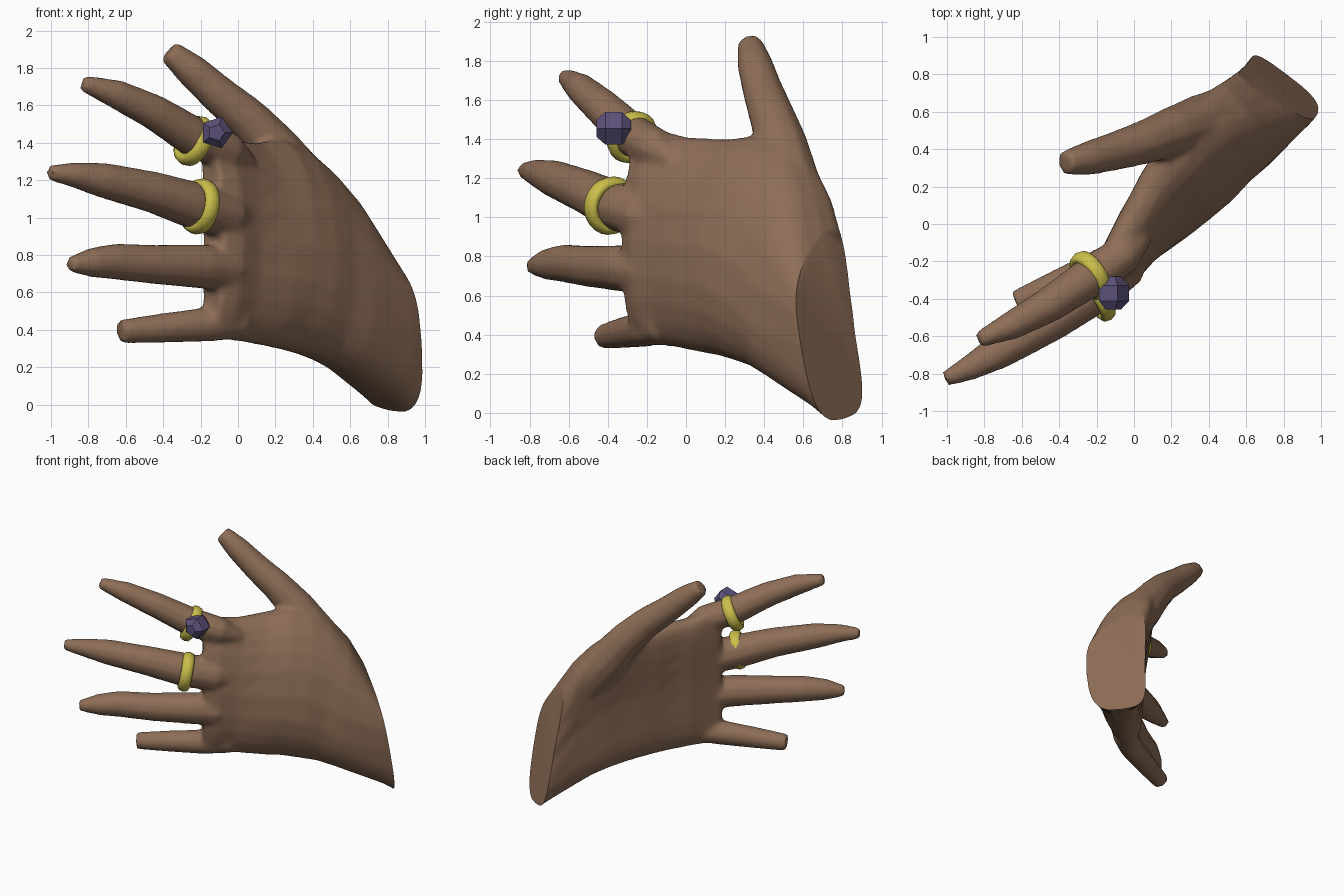
import bpy, bmesh, math
from mathutils import Vector as V

if "Cube" in bpy.data.objects:
    bpy.data.objects.remove(bpy.data.objects["Cube"])


def material(name, rgb):
    m = bpy.data.materials.new(name)
    m.diffuse_color = (*rgb, 1)
    m.use_nodes = True
    m.node_tree.nodes["Principled BSDF"].inputs["Base Color"].default_value = m.diffuse_color
    return m


SKIN = material("brown skin", (0.27, 0.155, 0.095))
GOLD = material("yellow gold", (0.60, 0.52, 0.07))
GEM = material("purple gem", (0.105, 0.08, 0.19))
NORMAL = V((0.63, -0.77, 0))       # direction of the back of the hand


def make(name, bm, mat):
    me = bpy.data.meshes.new(name)
    bm.to_mesh(me)
    bm.free()
    ob = bpy.data.objects.new(name, me)
    bpy.context.collection.objects.link(ob)
    me.materials.append(mat)
    return ob


def loft(bm, rings):
    """Skin closed rings of points and cap both ends."""
    loops = [[bm.verts.new(p) for p in r] for r in rings]
    n = len(loops[0])
    faces = [bm.faces.new((a[i], a[(i + 1) % n], b[(i + 1) % n], b[i]))
             for a, b in zip(loops, loops[1:]) for i in range(n)]
    faces += [bm.faces.new(loops[0]), bm.faces.new(loops[-1])]
    bmesh.ops.recalc_face_normals(bm, faces=faces)


def power(v, e):
    return math.copysign(abs(v) ** e, v)


def palm_ring(top, bottom, half, bulge, e=0.8, n=24):
    """Rounded section arched towards the back of the hand."""
    t, b = V(top), V(bottom)
    out = []
    for i in range(n):
        a = 2 * math.pi * i / n
        s, c = power(math.sin(a), e), power(math.cos(a), e)
        out.append((t + b) / 2 + (t - b) / 2 * s + NORMAL * (half * c + bulge * (1 - s * s)))
    return out


def tube(bm, path, n=10):
    pts = [V(p[:3]) for p in path]
    rings = []
    for i, p in enumerate(pts):
        d = (pts[min(i + 1, len(pts) - 1)] - pts[max(i - 1, 0)]).normalized()
        u = d.cross(V((0, 0, 1)) if abs(d.z) < 0.9 else V((0, 1, 0))).normalized()
        w = d.cross(u)
        r = path[i][3]
        rings.append([p + r * (u * math.cos(2 * math.pi * k / n) + w * math.sin(2 * math.pi * k / n))
                      for k in range(n)])
    loft(bm, rings)


# palm and wrist sections: top edge, bottom edge, half thickness, arch, squareness
bm = bmesh.new()
loft(bm, [palm_ring(*s) for s in (
    ((-.17, -.22, 1.44), (-.16, -.24, .36), .09, .05),
    ((-.09, -.11, 1.44), (-.09, -.17, .345), .13, .06),
    ((-.01, .01, 1.41), (.00, -.07, .34), .15, .05),
    ((.10, .22, 1.40), (.16, .08, .31), .18, .08),
    ((.22, .38, 1.42), (.25, .19, .29), .20, .10),
    ((.32, .51, 1.38), (.34, .28, .265), .21, .11, .75),
    ((.44, .60, 1.27), (.44, .39, .23), .215, .095, .7),
    ((.56, .66, 1.12), (.54, .48, .18), .22, .08, .65),
    ((.80, .72, .72), (.77, .76, .01), .235, .02, .6),
    ((.92, .87, .60), (.89, .91, -.12), .235, .02, .6))])

# fingers and thumb: x, y, z, radius
for path in (
    ((.06, -.06, 1.29, .05), (-.05, -.16, 1.355, .105), (-.22, -.275, 1.42, .112),
     (-.45, -.43, 1.565, .097), (-.65, -.54, 1.66, .08), (-.83, -.62, 1.72, .045)),
    ((.09, -.08, .98, .05), (-.05, -.22, 1.01, .125), (-.22, -.36, 1.06, .13),
     (-.45, -.52, 1.135, .114), (-.72, -.68, 1.20, .097), (-.88, -.77, 1.23, .07),
     (-1.01, -.83, 1.24, .042)),
    ((.09, -.06, .70, .05), (-.05, -.21, .72, .12), (-.20, -.33, .74, .122),
     (-.45, -.50, .75, .108), (-.65, -.62, .765, .10), (-.78, -.71, .76, .082),
     (-.90, -.79, .75, .042)),
    ((.10, 0, .46, .05), (.00, -.12, .445, .095), (-.15, -.21, .43, .095),
     (-.40, -.32, .41, .082), (-.63, -.42, .39, .066)),
    ((-.37, .325, 1.89, .065), (-.25, .35, 1.79, .092), (-.10, .39, 1.655, .105),
     (.05, .435, 1.53, .118), (.20, .49, 1.37, .135), (.36, .54, 1.16, .155),
     (.52, .59, .95, .155), (.68, .66, .68, .14), (.85, .86, .45, .10))):
    tube(bm, path)
hand = make("hand", bm, SKIN)

# blend the parts into one skin
rem = hand.modifiers.new("blend", 'REMESH')
rem.mode = 'VOXEL'
rem.voxel_size = 0.018
smo = hand.modifiers.new("soften", 'SMOOTH')
smo.factor = 0.5
smo.iterations = 8
dg = bpy.context.evaluated_depsgraph_get()
bm = bmesh.new()
bm.from_object(hand, dg)
hand.modifiers.clear()

# flat cut at the wrist
bmesh.ops.bisect_plane(bm, geom=bm.verts[:] + bm.edges[:] + bm.faces[:],
                       plane_co=(.79, .73, .38), plane_no=(.61, .77, .17), clear_outer=True)
bmesh.ops.holes_fill(bm, edges=[e for e in bm.edges if e.is_boundary], sides=0)
bmesh.ops.recalc_face_normals(bm, faces=bm.faces[:])
bm.to_mesh(hand.data)
bm.free()


def smooth(ob, angle):
    bpy.ops.object.select_all(action='DESELECT')
    ob.select_set(True)
    bpy.context.view_layer.objects.active = ob
    bpy.ops.object.shade_smooth_by_angle(angle=math.radians(angle))


smooth(hand, 40)

# ring bands
for name, centre, axis, radius in (
        ("index_ring", (-.235, -.275, 1.41), (-.78, -.50, .42), .11),
        ("middle_ring", (-.205, -.385, 1.06), (-.82, -.54, .18), .12)):
    bpy.ops.mesh.primitive_torus_add(location=centre, major_radius=radius, minor_radius=.032,
                                     major_segments=24, minor_segments=8,
                                     rotation=V(axis).to_track_quat('Z', 'Y').to_euler())
    ring = bpy.context.object
    ring.name = name
    ring.scale.z = 1.4
    ring.data.materials.append(GOLD)
    smooth(ring, 50)

# faceted five-sided gem
bm = bmesh.new()
loft(bm, [[V((r * math.cos(math.tau * k / 5), y, r * math.sin(math.tau * k / 5))) for k in range(5)]
          for y, r in ((-.088, .045), (-.042, .088), (.042, .088), (.088, .045))])
gem = make("gem", bm, GEM)
gem.location = (-.115, -.37, 1.455)
